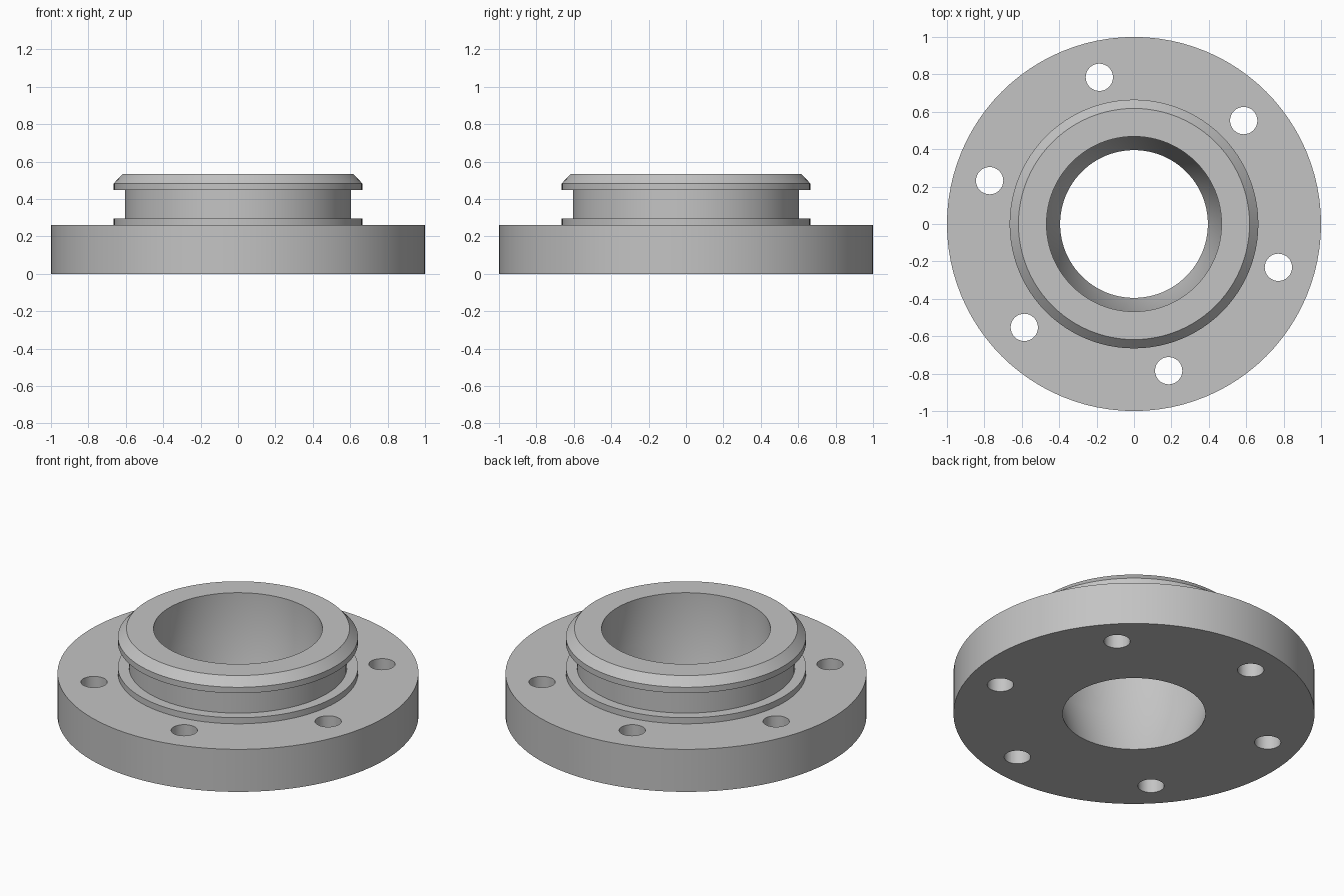
import bpy, bmesh, math

if "Cube" in bpy.data.objects:
    bpy.data.objects.remove(bpy.data.objects["Cube"])

SEG = 96
metal = bpy.data.materials.new("grey_metal")
metal.diffuse_color = (0.55, 0.55, 0.55, 1)
metal.use_nodes = True
metal.node_tree.nodes["Principled BSDF"].inputs["Base Color"].default_value = metal.diffuse_color


def make_object(name, bm):
    bmesh.ops.recalc_face_normals(bm, faces=bm.faces)
    mesh = bpy.data.meshes.new(name)
    bm.to_mesh(mesh)
    bm.free()
    obj = bpy.data.objects.new(name, mesh)
    bpy.context.collection.objects.link(obj)
    mesh.materials.append(metal)
    return obj


# Hub flange: closed (radius, height) section revolved about z
section = [(0.395, 0), (1, 0), (1, 0.26),                  # plate
           (0.665, 0.26), (0.665, 0.297), (0.604, 0.297),  # lower lip
           (0.604, 0.447), (0.665, 0.447),                 # neck
           (0.665, 0.483), (0.618, 0.533),                 # chamfered top lip
           (0.468, 0.533), (0.468, 0.26)]                  # bore, tapered below
bm = bmesh.new()
rings = []
for i in range(SEG):
    a = 2 * math.pi * i / SEG
    rings.append([bm.verts.new((r * math.cos(a), r * math.sin(a), z)) for r, z in section])
for i, ring in enumerate(rings):
    nxt = rings[(i + 1) % SEG]
    for j in range(len(section)):
        k = (j + 1) % len(section)
        bm.faces.new((ring[j], nxt[j], nxt[k], ring[k]))
flange = make_object("hub_flange", bm)

# Six bolt holes through the plate
bm = bmesh.new()
for i in range(6):
    a = math.radians(43.3 + 60 * i)
    hole = bmesh.ops.create_cone(bm, cap_ends=True, segments=32,
                                 radius1=0.073, radius2=0.073, depth=0.5)
    bmesh.ops.translate(bm, verts=hole["verts"],
                        vec=(0.806 * math.cos(a), 0.806 * math.sin(a), 0.13))
cutter = make_object("bolt_hole_cutter", bm)
cutter.hide_render = True

cut = flange.modifiers.new("bolt_holes", "BOOLEAN")
cut.operation = "DIFFERENCE"
cut.solver = "EXACT"
cut.object = cutter
bpy.context.view_layer.objects.active = flange
flange.select_set(True)
bpy.ops.object.modifier_apply(modifier=cut.name)
bpy.data.objects.remove(cutter)

bpy.ops.object.shade_smooth_by_angle(angle=math.radians(30))
